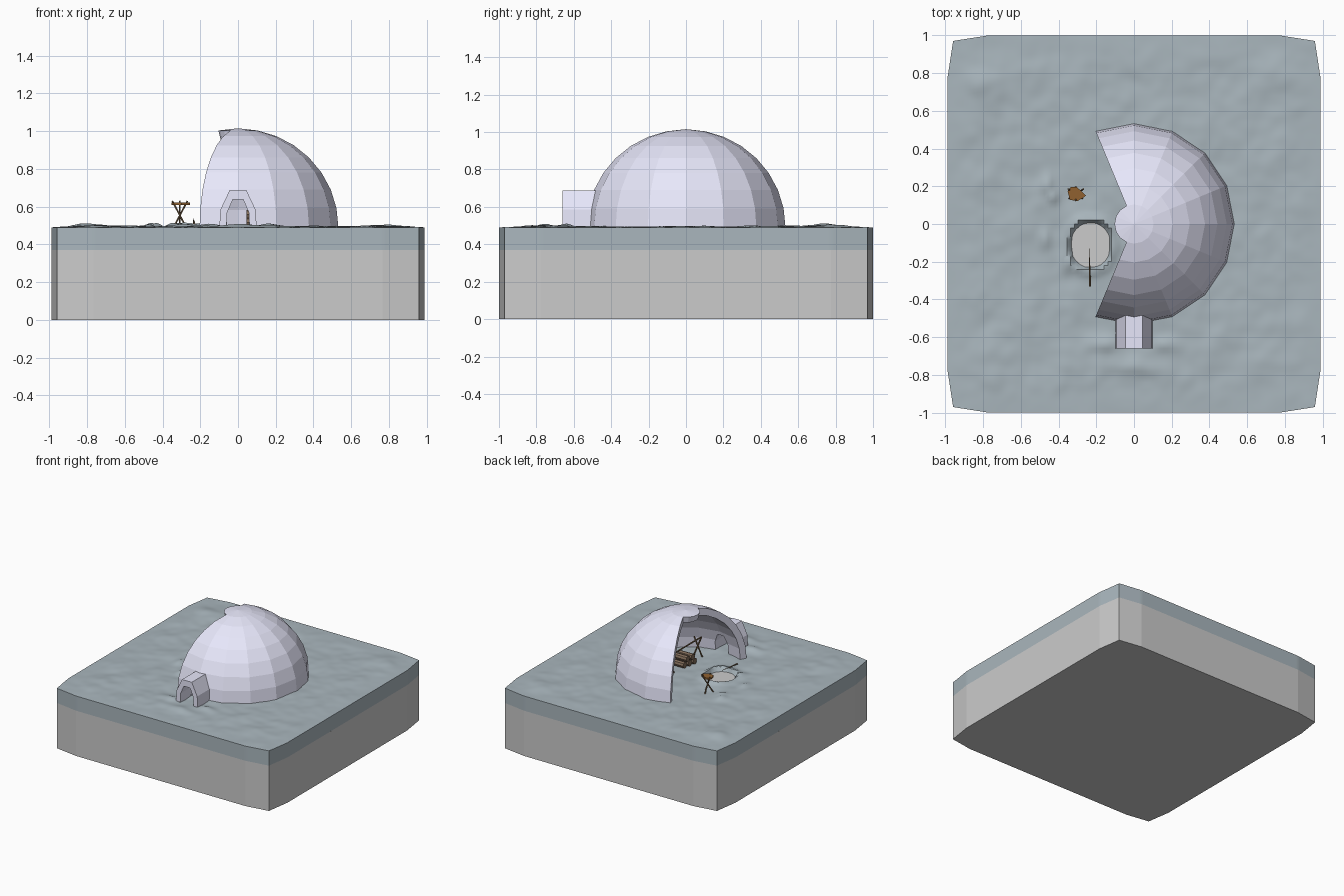
import bpy, bmesh
from math import sin, cos, pi, radians, exp
from mathutils import Vector, noise

if "Cube" in bpy.data.objects:
    bpy.data.objects.remove(bpy.data.objects["Cube"])


def material(name, rgb):
    m = bpy.data.materials.new(name)
    m.diffuse_color = (*rgb, 1)
    m.use_nodes = True
    m.node_tree.nodes["Principled BSDF"].inputs["Base Color"].default_value = m.diffuse_color
    return m


SNOW = material("snow", (0.40, 0.47, 0.51))
ICE = material("ice_blocks", (0.80, 0.80, 0.96))
WOOD = material("wood", (0.20, 0.13, 0.07))
LEATHER = material("leather", (0.28, 0.12, 0.03))
LOG = material("log", (0.22, 0.15, 0.10))
G = 0.49  # snow level


def finish(name, bm, mat=None):
    bmesh.ops.recalc_face_normals(bm, faces=bm.faces)
    me = bpy.data.meshes.new(name)
    bm.to_mesh(me)
    bm.free()
    ob = bpy.data.objects.new(name, me)
    bpy.context.collection.objects.link(ob)
    if mat:
        me.materials.append(mat)
    return ob


def prism(name, pts, axis, a, b, mat=None):
    """Extrude a 2D outline along y (points are x,z) or z (points are x,y)."""
    bm = bmesh.new()
    place = (lambda p, d: (p[0], d, p[1])) if axis == "y" else (lambda p, d: (p[0], p[1], d))
    lo = [bm.verts.new(place(p, a)) for p in pts]
    hi = [bm.verts.new(place(p, b)) for p in pts]
    bm.faces.new(lo)
    bm.faces.new(hi)
    for i in range(len(pts)):
        j = (i + 1) % len(pts)
        bm.faces.new((lo[i], lo[j], hi[j], hi[i]))
    return finish(name, bm, mat)


def stick(name, p, q, r1, r2=None, mat=WOOD, sides=6):
    p, q = Vector(p), Vector(q)
    bm = bmesh.new()
    bmesh.ops.create_cone(bm, cap_ends=True, segments=sides, radius1=r1,
                          radius2=r1 if r2 is None else r2, depth=(q - p).length)
    ob = finish(name, bm, mat)
    ob.rotation_mode = "QUATERNION"
    ob.rotation_quaternion = (q - p).to_track_quat("Z", "Y")
    ob.location = (p + q) / 2
    return ob


# Ground: grey block below, snow slab with soft relief above
def plan(u, v):
    pull = lambda t: 1 - 0.03 * max(0, (abs(t) - 0.8) / 0.2)
    return 0.988 * u * pull(v), v * pull(u)


outline = [plan(*p) for p in ((-.8, -1), (.8, -1), (1, -1), (1, -.8), (1, .8), (1, 1),
                              (.8, 1), (-.8, 1), (-1, 1), (-1, .8), (-1, -.8), (-1, -1))]
prism("ground_block", outline, "z", 0, 0.37)

HX, HY = -0.23, -0.112  # fishing hole centre
MOUNDS = [(-.46, .21, .03, .05, .02), (-.43, .14, .025, .03, .018), (-.47, -.08, .03, .06, .018),
          (-.36, -.21, .03, .05, .02), (-.16, -.64, .07, .04, .02), (.16, -.64, .07, .04, .02),
          (0, -.76, .12, .04, .008), (-.82, .75, .1, .1, .01), (.8, .75, .1, .1, .01)]


def height(x, y):
    fade = min(1, max(0, (1 - max(abs(x), abs(y))) / 0.15))
    z = 0.004 + 0.009 * noise.noise((x * 6, y * 6, 0.3)) + 0.004 * noise.noise((x * 14, y * 14, 2))
    for mx, my, sx, sy, h in MOUNDS:
        z += h * exp(-((x - mx) / sx) ** 2 - ((y - my) / sy) ** 2)
    d = (abs((x - HX) / 0.10) ** 2.5 + abs((y - HY) / 0.115) ** 2.5) ** 0.4
    z += 0.016 * exp(-((d - 1.2) / 0.2) ** 2)
    z = G + z * fade
    t = min(1, max(0, (1.12 - d) / 0.2))
    return z * (1 - t) + 0.45 * t


N = 100
bm = bmesh.new()
bmesh.ops.create_grid(bm, x_segments=N, y_segments=N, size=1)
for v in bm.verts:
    x, y = plan(v.co.x, v.co.y)
    v.co = (x, y, height(x, y))
rim = [e for e in bm.edges if e.is_boundary]
skirt = bmesh.ops.extrude_edge_only(bm, edges=rim)["geom"]
for v in skirt:
    if isinstance(v, bmesh.types.BMVert):
        v.co.z = 0.37
snow = finish("snow_layer", bm, SNOW)
bpy.context.view_layer.objects.active = snow
snow.select_set(True)
bpy.ops.object.shade_smooth_by_angle(angle=radians(40))
snow.select_set(False)

# Water surface in the fishing hole
prism("hole_water", [(HX + .108 * cos(i * pi / 12), HY + .12 * sin(i * pi / 12))
                     for i in range(24)], "z", 0.455, 0.476)

# Dome wall: ten of sixteen sides, open towards -x
R, STEP = 0.532, pi / 8
rings = [(R, G - 0.02)] + [(R * cos(k * pi / 16), G + R * 0.985 * sin(k * pi / 16)) for k in range(8)]
bm = bmesh.new()
cols = [[bm.verts.new((r * cos(a * STEP), r * sin(a * STEP), z)) for r, z in rings]
        for a in range(-5, 6)]
for c0, c1 in zip(cols, cols[1:]):
    for k in range(len(rings) - 1):
        bm.faces.new((c0[k], c1[k], c1[k + 1], c0[k + 1]))
# thicken inwards
bm.normal_update()
outer = list(bm.verts)
inner = {}
for v in outer:
    flat = Vector((v.co.x, v.co.y, max(0, v.co.z - G)))
    n = flat.normalized() * 0.055
    inner[v] = bm.verts.new(v.co - n)
for f in list(bm.faces):
    bm.faces.new([inner[v] for v in reversed(f.verts)])
for e in [e for e in bm.edges if e.is_boundary and e.verts[0] in inner and e.verts[1] in inner]:
    a, b = e.verts
    bm.faces.new((a, b, inner[b], inner[a]))
dome = finish("dome_wall", bm, ICE)

# Round cap block on top of the dome
bm = bmesh.new()
r, z = rings[-1]
loops = [[bm.verts.new((q * cos(a * STEP), q * sin(a * STEP), h)) for a in range(16)]
         for q, h in ((r, z), (r * 0.88, z - 0.05))]
for loop, zc in zip(loops, (G + R * 0.988, z - 0.045)):
    tip = bm.verts.new((0, 0, zc))
    for i in range(16):
        bm.faces.new((loop[i], loop[(i + 1) % 16], tip))
for i in range(16):
    j = (i + 1) % 16
    bm.faces.new((loops[0][i], loops[0][j], loops[1][j], loops[1][i]))
finish("dome_cap", bm, ICE)

# Entrance tunnel, with matching doorway cut in the dome
half_out = [(0.10, G - .02), (0.093, 0.585), (0.044, 0.688)]
half_in = [(0.062, G - .02), (0.057, 0.57), (0.028, 0.637)]
mirror = lambda pts: [(-x, z) for x, z in reversed(pts)]
arch_out = half_out + mirror(half_out)
arch_in = half_in + mirror(half_in)
prism("entrance_tunnel", arch_out + arch_in[::-1], "y", -0.66, -0.475, ICE)
cutter = prism("doorway_cutter", [(x, z if z > G else G - .1) for x, z in arch_in], "y", -0.7, -0.38)
cutter.hide_render = True
cutter.hide_viewport = True
cut = dome.modifiers.new("doorway", "BOOLEAN")
cut.operation = "DIFFERENCE"
cut.solver = "EXACT"
cut.object = cutter

# Folding stool by the hole
SX, SY = -0.308, 0.16
prism("stool_seat", [(-.352, .175), (-.335, .195), (-.305, .197), (-.28, .175), (-.255, .15),
                     (-.275, .135), (-.30, .122), (-.34, .128)], "z", 0.608, 0.622, LEATHER)
for i, (dx, dy) in enumerate(((-.036, -.025), (.036, -.025), (0, .036))):
    stick("stool_leg_%d" % i, (SX + dx, SY + dy, G - .005), (SX - dx * 1.1, SY - dy, 0.63), 0.005)

# Fishing rod with thicker handle
stick("fishing_rod", (-.235, -.13, .535), (-.235, -.24, .522), 0.002, 0.003)
stick("rod_handle", (-.235, -.22, .524), (-.232, -.33, .512), 0.004, 0.006)

# Roasting spit over a stack of logs inside the dome
for i, y in enumerate((-.31, .05)):
    for s in (-1, 1):
        stick("spit_leg_%d_%d" % (i, s), (.11 - s * .035, y - s * .012, G - .01),
              (.11 + s * .025, y + s * .012, 0.65), 0.006)
stick("spit_bar", (.11, -.34, .63), (.11, .08, .63), 0.006)
for row, count in enumerate((3, 2)):
    for i in range(count):
        y = -.13 + (i - (count - 1) / 2) * 0.05
        z = G + .026 + row * .043
        stick("log_%d_%d" % (row, i), (.045 + .01 * i, y, z), (.165, y, z), 0.025, mat=LOG, sides=8)
